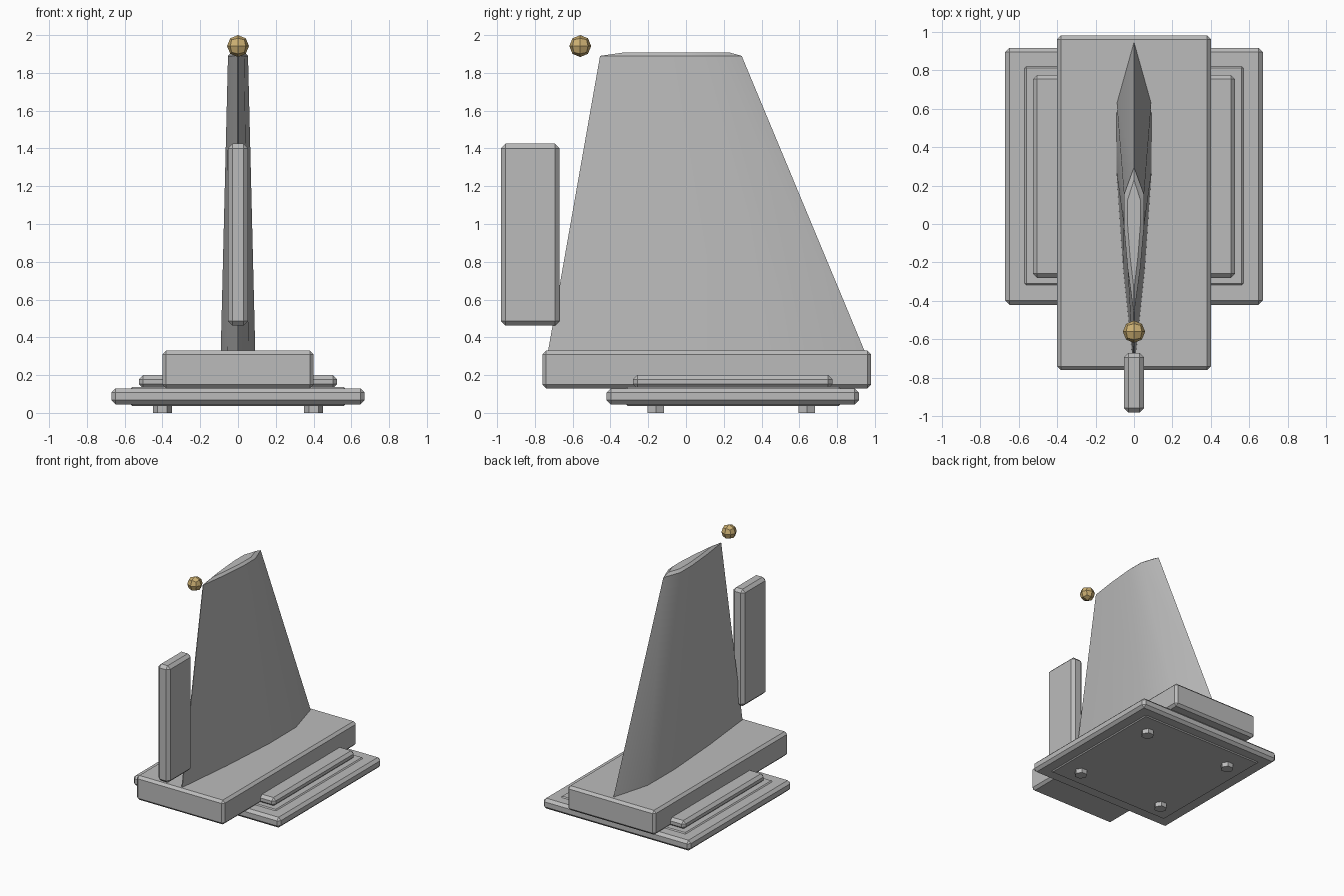
import bpy, bmesh, math
from mathutils import Vector

if "Cube" in bpy.data.objects:
    bpy.data.objects.remove(bpy.data.objects["Cube"], do_unlink=True)


def material(name, rgb):
    m = bpy.data.materials.new(name)
    m.use_nodes = True
    m.diffuse_color = (*rgb, 1)
    m.node_tree.nodes["Principled BSDF"].inputs["Base Color"].default_value = (*rgb, 1)
    return m


GREY = material("plain grey", (0.5, 0.5, 0.5))
GOLD = material("pale gold", (0.6, 0.43, 0.17))


def add_object(name, bm, mat):
    bmesh.ops.recalc_face_normals(bm, faces=bm.faces)
    mesh = bpy.data.meshes.new(name)
    bm.to_mesh(mesh)
    bm.free()
    mesh.materials.append(mat)
    obj = bpy.data.objects.new(name, mesh)
    bpy.context.collection.objects.link(obj)
    return obj


def chamfered_box(name, half_x, ys, zs, chamfer):
    bm = bmesh.new()
    bmesh.ops.create_cube(bm, size=1)
    for v in bm.verts:
        v.co = (v.co.x * 2 * half_x, ys[v.co.y > 0], zs[v.co.z > 0])
    bmesh.ops.bevel(bm, geom=bm.edges[:], offset=chamfer, segments=1,
                    affect='EDGES', profile=0.5)
    return add_object(name, bm, GREY)


# Stepped stand
chamfered_box("base_plate", 0.67, (-0.42, 0.915), (0.045, 0.13), 0.022)
chamfered_box("base_panel", 0.58, (-0.33, 0.83), (0.037, 0.138), 0.02)
chamfered_box("upper_plate", 0.525, (-0.28, 0.775), (0.13, 0.2), 0.022)
chamfered_box("fin_block", 0.40, (-0.76, 0.98), (0.13, 0.33), 0.02)

# Upright board beside the thin edge of the fin
chamfered_box("front_board", 0.053, (-0.98, -0.67), (0.462, 1.425), 0.024)

# Tapered fin: (chord fraction, half thickness fraction) from rear to front
SECTION = [(0, 0), (0.19, 0.98), (0.4, 1), (0.7, 0.62), (1, 0.04)]
OUTLINE = SECTION + [(c, -t) for c, t in reversed(SECTION[1:])]
# (z, rear y, front y, half thickness)
LEVELS = [(0.3, 0.957, -0.735, 0.092), (1.89, 0.295, -0.455, 0.053),
          (1.908, 0.23, -0.33, 0.034)]
bm = bmesh.new()
rings = [[bm.verts.new((t * half, rear + c * (front - rear), z)) for c, t in OUTLINE]
         for z, rear, front, half in LEVELS]
for low, high in zip(rings, rings[1:]):
    for i in range(len(low)):
        j = (i + 1) % len(low)
        bm.faces.new((low[i], low[j], high[j], high[i]))
bm.faces.new(rings[0][::-1])
bm.faces.new(rings[-1])
fin = add_object("fin", bm, GREY)
bpy.context.view_layer.objects.active = fin
fin.select_set(True)
bpy.ops.object.shade_smooth_by_angle(angle=math.radians(30))
fin.select_set(False)

# Faceted ball above the fin tip
bm = bmesh.new()
bmesh.ops.create_cube(bm, size=2)
bmesh.ops.subdivide_edges(bm, edges=bm.edges[:], cuts=1, use_grid_fill=True)
for v in bm.verts:
    v.co = v.co.normalized() * 0.058 + Vector((0, -0.56, 1.942))
add_object("ball", bm, GOLD)

# Four hexagonal feet
for side, x in (("left", 0.4), ("right", -0.4)):
    for end, y in (("front", -0.16), ("back", 0.64)):
        bm = bmesh.new()
        bmesh.ops.create_cone(bm, cap_ends=True, segments=6, radius1=0.05,
                              radius2=0.05, depth=0.06)
        for v in bm.verts:
            v.co = (v.co.y + x, v.co.x + y, v.co.z + 0.03)
        add_object(f"{end}_{side}_foot", bm, GREY)
